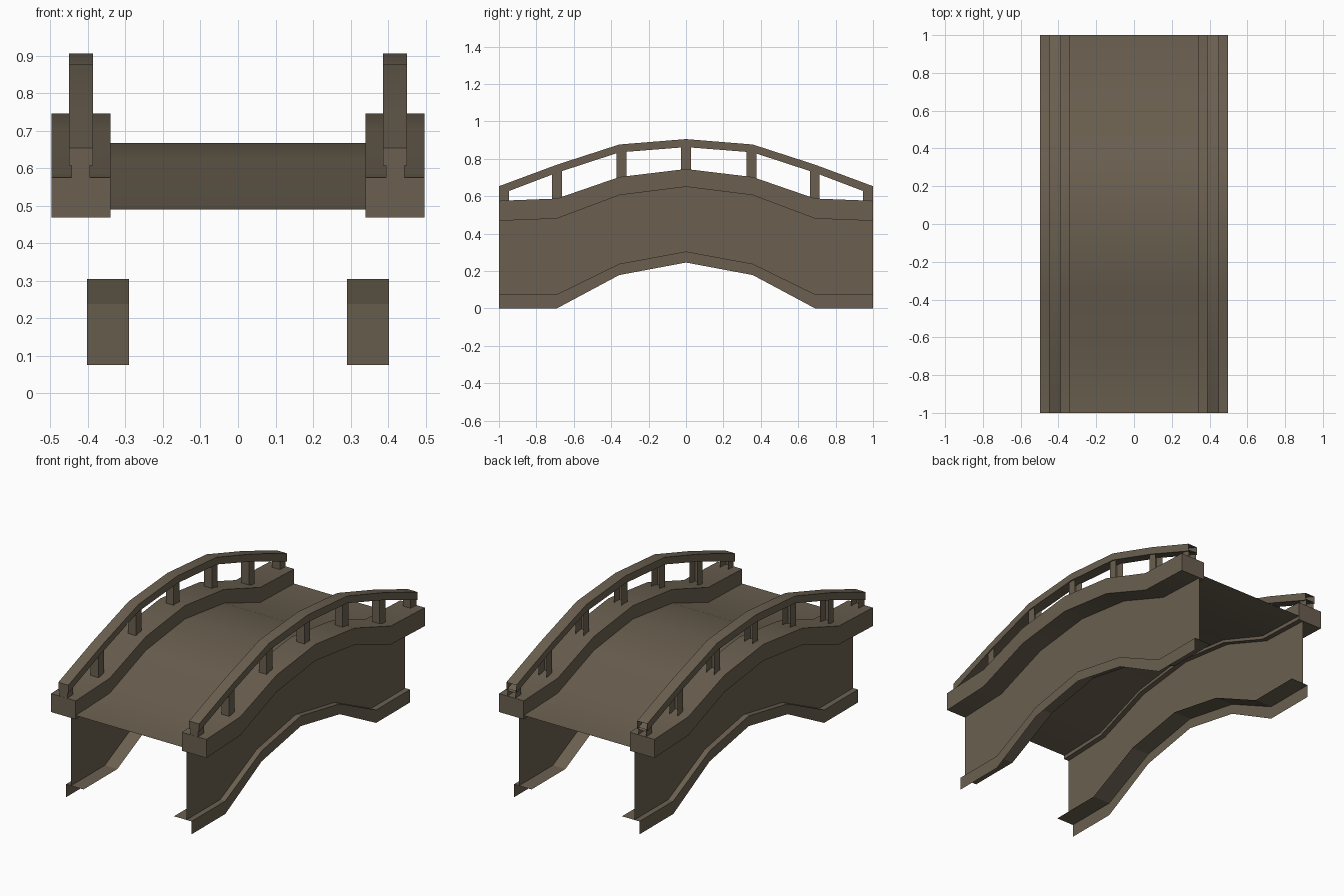
import bpy, bmesh

if "Cube" in bpy.data.objects:
    bpy.data.objects.remove(bpy.data.objects["Cube"])

brown = bpy.data.materials.new("weathered brown")
brown.diffuse_color = (0.147, 0.117, 0.081, 1)
brown.use_nodes = True
brown.node_tree.nodes["Principled BSDF"].inputs["Base Color"].default_value = brown.diffuse_color

# stations along the bridge and half-span height profiles (centre -> end)
HALF_Y = [0, 0.357, 0.69, 1.0]
YS = [-y for y in HALF_Y[:0:-1]] + HALF_Y


def arch(*half):
    return list(half[:0:-1]) + list(half)


def shift(zs, d):
    return [z + d for z in zs]


CURB_TOP = arch(0.745, 0.702, 0.587, 0.575)
CURB_LOW = arch(0.65, 0.605, 0.48, 0.468)
DECK = arch(0.667, 0.622, 0.50, 0.49)
LEDGE = arch(0.304, 0.238, 0.075, 0.075)
FOOT = arch(0.245, 0.178, 0, 0)
RAIL_TOP = arch(0.905, 0.876, 0.768, 0.653)
RAIL_LOW = arch(0.862, 0.834, 0.725, 0.607)


def height(zs, y):
    for i in range(len(YS) - 1):
        if YS[i] <= y <= YS[i + 1]:
            t = (y - YS[i]) / (YS[i + 1] - YS[i])
            return zs[i] + t * (zs[i + 1] - zs[i])


def sweep(name, rows, ys=YS, closed=False, front=False, back=False,
          mirror=True, smooth=False):
    """Skin rows of (x, heights) along the stations ys."""
    bm = bmesh.new()
    grid = [[bm.verts.new((x, y, z)) for y, z in zip(ys, zs)] for x, zs in rows]
    n = len(rows)
    for r in range(n if closed else n - 1):
        a, b = grid[r], grid[(r + 1) % n]
        for i in range(len(ys) - 1):
            bm.faces.new((a[i], b[i], b[i + 1], a[i + 1]))
    if front:
        bm.faces.new([row[0] for row in reversed(grid)])
    if back:
        bm.faces.new([row[-1] for row in grid])
    me = bpy.data.meshes.new(name)
    bm.to_mesh(me)
    bm.free()
    me.materials.append(brown)
    ob = bpy.data.objects.new(name, me)
    bpy.context.collection.objects.link(ob)
    if mirror:
        m = ob.modifiers.new("mirror", 'MIRROR')
        m.use_mirror_merge = False
    if smooth:
        bpy.ops.object.select_all(action='DESELECT')
        ob.select_set(True)
        bpy.context.view_layer.objects.active = ob
        bpy.ops.object.shade_smooth_by_angle(angle=0.6)
    return ob


def tube(x0, x1, low, top):
    return [(x0, low), (x0, top), (x1, top), (x1, low)]


# road deck, a single sheet
sweep("deck", [(-0.37, DECK), (0.37, DECK)], mirror=False, smooth=True)

# curbs
sweep("curb", tube(0.34, 0.497, CURB_LOW, CURB_TOP), closed=True,
      front=True, back=True, smooth=True)

# thin side walls
sweep("side_wall", [(0.37, shift(CURB_LOW, 0.01)), (0.37, LEDGE)])

# lower ledge with hanging outer lip
sweep("lower_ledge", [(0.29, LEDGE), (0.402, LEDGE), (0.402, FOOT)])

# handrail, open at the back end
sweep("handrail", tube(0.387, 0.451, RAIL_LOW, RAIL_TOP), closed=True,
      front=True, smooth=True)

# posts, open on the back side
for y in (-0.973, -0.69, -0.345, 0, 0.35, 0.688, 0.973):
    ya, yb = y - 0.026, y + 0.026
    low = [height(CURB_TOP, y) - 0.03] * 2
    top = [height(RAIL_LOW, ya) + 0.01, height(RAIL_LOW, yb) + 0.01]
    sweep("rail_post", [(0.394, low), (0.394, top), (0.444, top), (0.444, low)],
          ys=[ya, yb], front=True)
